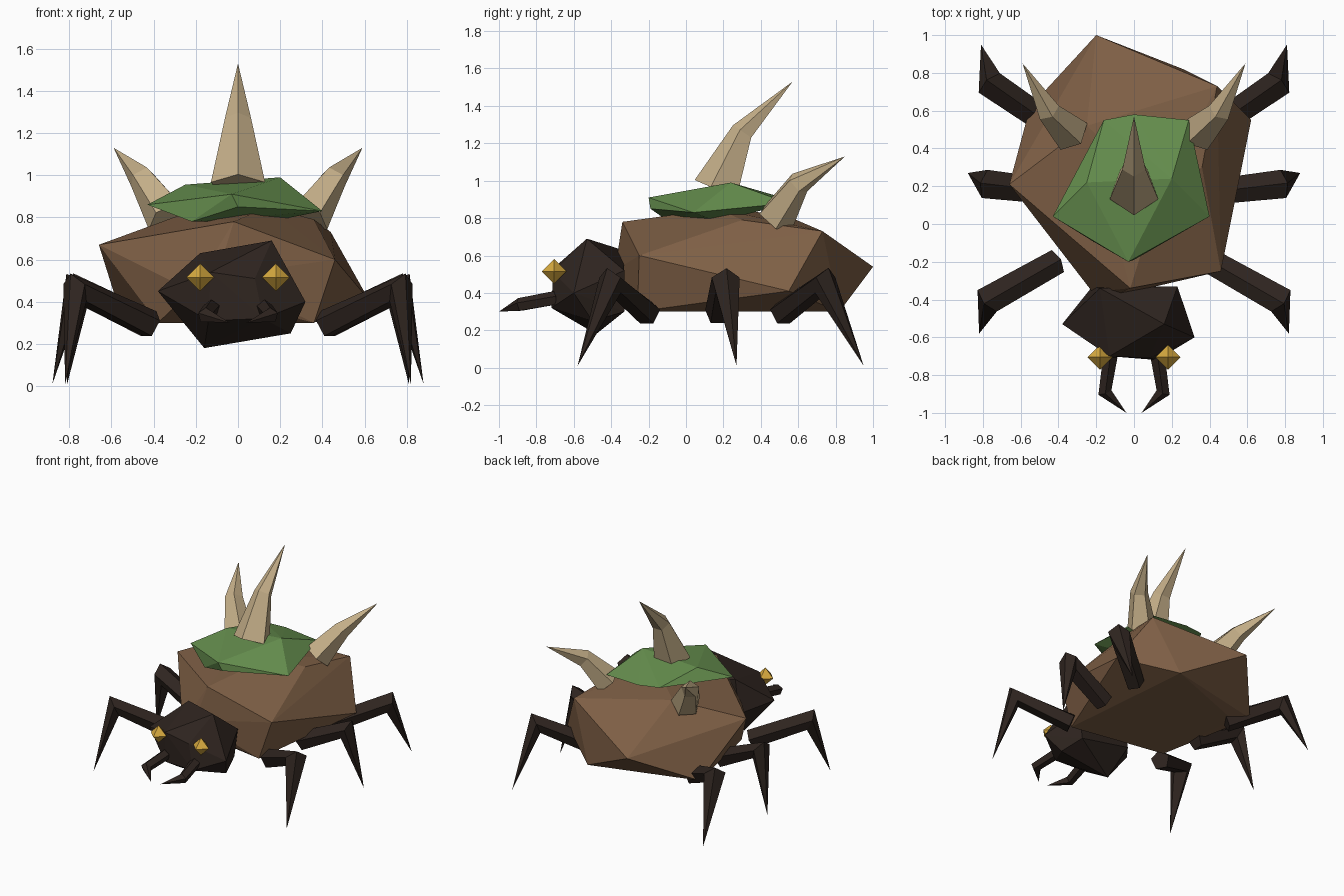
import bpy, bmesh
from math import cos, sin, tau
from mathutils import Vector

if "Cube" in bpy.data.objects:
    bpy.data.objects.remove(bpy.data.objects["Cube"])


def material(name, rgb):
    m = bpy.data.materials.new(name)
    m.diffuse_color = (*rgb, 1)
    m.use_nodes = True
    m.node_tree.nodes["Principled BSDF"].inputs["Base Color"].default_value = m.diffuse_color
    return m


BROWN = material("shell_brown", (0.21, 0.115, 0.06))
DARK = material("dark_chitin", (0.028, 0.018, 0.014))
GREEN = material("moss_green", (0.13, 0.27, 0.075))
BONE = material("horn_bone", (0.56, 0.43, 0.25))
GOLD = material("eye_gold", (0.68, 0.40, 0.05))


def finish(bm, name, mat):
    bmesh.ops.recalc_face_normals(bm, faces=bm.faces[:])
    me = bpy.data.meshes.new(name)
    bm.to_mesh(me)
    bm.free()
    me.materials.append(mat)
    ob = bpy.data.objects.new(name, me)
    bpy.context.collection.objects.link(ob)
    return ob


def hull(name, pts, mat):
    """Faceted rock-like solid around a few corner points."""
    bm = bmesh.new()
    for p in pts:
        bm.verts.new(p)
    bmesh.ops.convex_hull(bm, input=bm.verts[:])
    loose = [v for v in bm.verts if not v.link_faces]
    bmesh.ops.delete(bm, geom=loose, context='VERTS')
    return finish(bm, name, mat)


def spike(name, path, radii, mat, side=1, sides=5):
    """Bent limb: a ring at each path point, closing in a sharp tip."""
    pts = [Vector((p[0] * side, p[1], p[2])) for p in path]
    bm = bmesh.new()
    rings = []
    for i, r in enumerate(radii):
        t = (pts[i + 1] - pts[i]).normalized()
        if i:
            t += (pts[i] - pts[i - 1]).normalized()
        t.normalize()
        across = t.cross(Vector((0, 0, 1))).normalized()
        up = across.cross(t)
        rings.append([bm.verts.new(pts[i] + r * (up * cos(tau * k / sides) + across * sin(tau * k / sides)))
                      for k in range(sides)])
    tip = bm.verts.new(pts[-1])
    bm.faces.new(rings[0])
    for k in range(sides):
        n = (k + 1) % sides
        for a, b in zip(rings, rings[1:]):
            bm.faces.new((a[k], a[n], b[n], b[k]))
        bm.faces.new((rings[-1][k], rings[-1][n], tip))
    return finish(bm, name, mat)


# Body shell
hull("body", [
    (-0.20, 1.0, 0.54), (0.44, 0.73, 0.73), (0.62, 0.55, 0.41), (0.46, -0.25, 0.60),
    (-0.02, -0.34, 0.78), (-0.10, -0.38, 0.52), (-0.22, -0.36, 0.45), (-0.66, 0.21, 0.67),
    (-0.55, 0.62, 0.32), (-0.25, 0.52, 0.82), (0.14, 0.17, 0.85), (0.36, 0.30, 0.79),
    (0.26, 0.82, 0.30), (0.36, -0.26, 0.30), (-0.38, -0.13, 0.30), (-0.45, 0.55, 0.30)], BROWN)

# Moss patch on the back
hull("moss_patch", [
    (-0.03, -0.20, 0.91), (0.0, -0.19, 0.85), (0.40, 0.04, 0.83), (0.29, 0.55, 0.88),
    (0.0, 0.58, 0.89), (-0.16, 0.55, 0.90), (-0.43, 0.04, 0.86), (0.20, 0.24, 0.99),
    (-0.25, 0.22, 0.955), (-0.22, -0.09, 0.78), (0.15, 0.17, 0.78)], GREEN)

# Head
hull("head", [
    (-0.38, -0.53, 0.45), (-0.18, -0.34, 0.63), (0.16, -0.53, 0.69), (0.32, -0.60, 0.40),
    (0.25, -0.50, 0.25), (-0.16, -0.48, 0.18), (0.12, -0.72, 0.32), (0.08, -0.71, 0.51),
    (-0.13, -0.70, 0.54), (0.23, -0.33, 0.52), (-0.22, -0.33, 0.38), (0.20, -0.33, 0.30),
    (-0.14, -0.69, 0.31)], DARK)

# Paired parts: eyes, mandibles, side horns, legs
LEGS = {
    "front": [(0.41, -0.20, 0.29), (0.77, -0.40, 0.46), (0.82, -0.58, 0.01)],
    "middle": [(0.42, 0.17, 0.29), (0.78, 0.21, 0.46), (0.88, 0.27, 0.01)],
    "rear": [(0.42, 0.51, 0.29), (0.76, 0.74, 0.46), (0.81, 0.95, 0.01)],
}
for label, s in (("left", -1), ("right", 1)):
    r = 0.066
    c = Vector((0.18 * s, -0.705, 0.515))
    hull(f"{label}_eye", [c + Vector(d) * r * k for k in (-1, 1)
                          for d in ((1, 0, 0), (0, 1, 0), (0, 0, 1))], GOLD)
    spike(f"{label}_mandible", [(0.125, -0.70, 0.37), (0.155, -0.89, 0.335), (0.04, -1.0, 0.30)],
          (0.04, 0.038), DARK, s)
    spike(f"{label}_horn", [(0.335, 0.48, 0.80), (0.455, 0.60, 0.985), (0.59, 0.85, 1.13)],
          (0.105, 0.065), BONE, s)
    for pos, path in LEGS.items():
        spike(f"{label}_{pos}_leg", path, (0.07, 0.08), DARK, s)

# Centre horn
spike("centre_horn", [(0, 0.17, 0.95), (0, 0.305, 1.26), (0, 0.57, 1.53)], (0.135, 0.065), BONE)
